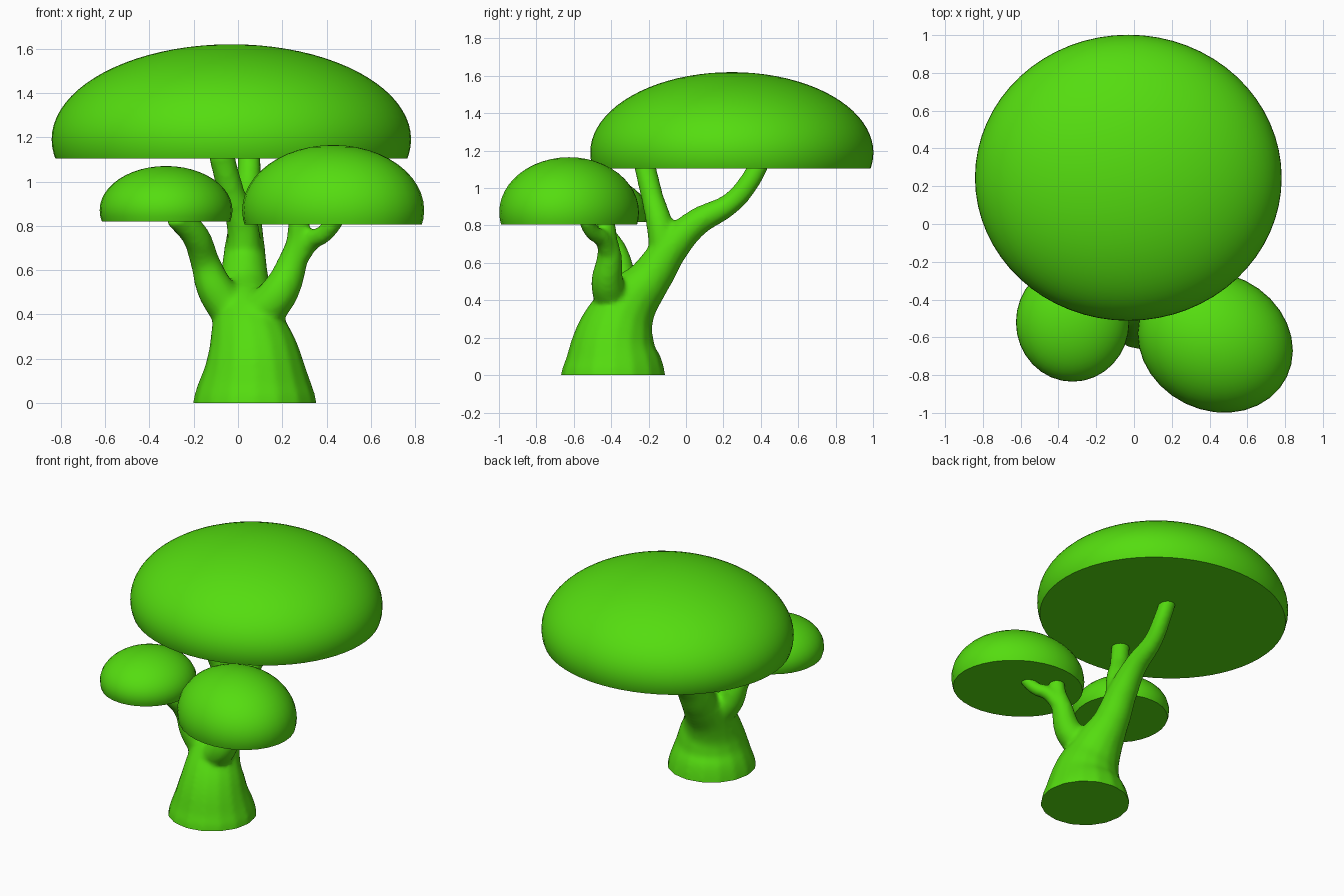
import bpy, bmesh
from mathutils import Matrix, Vector
from math import radians

if "Cube" in bpy.data.objects:
    bpy.data.objects.remove(bpy.data.objects["Cube"])

green = bpy.data.materials.new("green")
green.diffuse_color = (0.09, 0.72, 0.005, 1)
green.use_nodes = True
green.node_tree.nodes["Principled BSDF"].inputs["Base Color"].default_value = green.diffuse_color


def activate(obj):
    bpy.ops.object.select_all(action='DESELECT')
    obj.select_set(True)
    bpy.context.view_layer.objects.active = obj


def finish(obj):
    obj.data.materials.clear()
    obj.data.materials.append(green)
    activate(obj)
    bpy.ops.object.shade_smooth_by_angle(angle=radians(40))


def cut_flat(bm, z):
    """Remove everything below z and close the cut with a flat face."""
    cut = bmesh.ops.bisect_plane(bm, geom=bm.verts[:] + bm.edges[:] + bm.faces[:],
                                 plane_co=(0, 0, z), plane_no=(0, 0, 1), clear_inner=True)
    edges = [e for e in cut['geom_cut'] if isinstance(e, bmesh.types.BMEdge)]
    bmesh.ops.holes_fill(bm, edges=edges, sides=0)
    bmesh.ops.recalc_face_normals(bm, faces=bm.faces[:])


def canopy(name, centre, radii, base, turn=0, segments=32):
    bm = bmesh.new()
    bmesh.ops.create_uvsphere(bm, u_segments=segments, v_segments=segments // 2 + 8, radius=1)
    m = (Matrix.Translation(centre) @ Matrix.Rotation(radians(turn), 4, 'Z')
         @ Matrix.Diagonal((*radii, 1)))
    bmesh.ops.transform(bm, matrix=m, verts=bm.verts)
    cut_flat(bm, base)
    me = bpy.data.meshes.new(name)
    bm.to_mesh(me)
    bm.free()
    obj = bpy.data.objects.new(name, me)
    bpy.context.collection.objects.link(obj)
    finish(obj)


def limb(curve, points):
    """Tapered tube; every point is x, y, z, radius."""
    s = curve.splines.new('BEZIER')
    s.bezier_points.add(len(points) - 1)
    for bp, (x, y, z, r) in zip(s.bezier_points, points):
        bp.co = Vector((x, y, z))
        bp.radius = r
        bp.handle_left_type = bp.handle_right_type = 'AUTO'


# Leaf domes with flat undersides
canopy("large_canopy", (-0.03, 0.245, 1.19), (0.812, 0.757, 0.43), 1.105, segments=64)
canopy("left_canopy", (-0.325, -0.52, 0.87), (0.30, 0.315, 0.2), 0.82)
canopy("right_canopy", (0.43, -0.625, 0.87), (0.422, 0.362, 0.295), 0.805, turn=-26)

# Trunk and branches as tubes
curve = bpy.data.curves.new("trunk", 'CURVE')
curve.dimensions = '3D'
curve.bevel_depth = 1
curve.bevel_resolution = 6
curve.use_fill_caps = True
# trunk bending back into the long rear branch
limb(curve, [(0.075, -0.39, -0.1, 0.30), (0.075, -0.388, 0.03, 0.275), (0.07, -0.38, 0.2, 0.217),
             (0.045, -0.32, 0.36, 0.165), (0.03, -0.19, 0.52, 0.115), (0.03, -0.08, 0.68, 0.095),
             (0.035, 0.05, 0.81, 0.075), (0.04, 0.24, 0.92, 0.058), (0.05, 0.33, 1.02, 0.055),
             (0.05, 0.40, 1.14, 0.052)])
# upright branch
limb(curve, [(0.03, -0.11, 0.62, 0.085), (0.02, -0.14, 0.8, 0.072), (-0.03, -0.18, 0.95, 0.06),
             (-0.08, -0.225, 1.14, 0.058)])
# left branch
limb(curve, [(0.0, -0.33, 0.38, 0.1), (-0.1, -0.35, 0.51, 0.085), (-0.15, -0.37, 0.64, 0.066),
             (-0.19, -0.44, 0.75, 0.063), (-0.28, -0.52, 0.85, 0.058)])
# right branch and its twig
limb(curve, [(0.07, -0.38, 0.38, 0.1), (0.18, -0.42, 0.49, 0.088), (0.245, -0.41, 0.63, 0.068),
             (0.27, -0.42, 0.74, 0.05), (0.275, -0.43, 0.84, 0.05)])
limb(curve, [(0.26, -0.41, 0.64, 0.05), (0.33, -0.45, 0.73, 0.045), (0.39, -0.5, 0.765, 0.042),
             (0.45, -0.54, 0.84, 0.042)])
trunk = bpy.data.objects.new("trunk", curve)
bpy.context.collection.objects.link(trunk)
activate(trunk)
bpy.ops.object.convert(target='MESH')
trunk = bpy.context.object

# Fuse the tubes into one softly blended form
fuse = trunk.modifiers.new("fuse", 'REMESH')
fuse.mode = 'VOXEL'
fuse.voxel_size = 0.015
soft = trunk.modifiers.new("soften", 'SMOOTH')
soft.factor = 0.5
soft.iterations = 8
activate(trunk)
bpy.ops.object.convert(target='MESH')
trunk = bpy.context.object

# Flat foot
bm = bmesh.new()
bm.from_mesh(trunk.data)
cut_flat(bm, 0)
bm.to_mesh(trunk.data)
bm.free()
finish(trunk)
